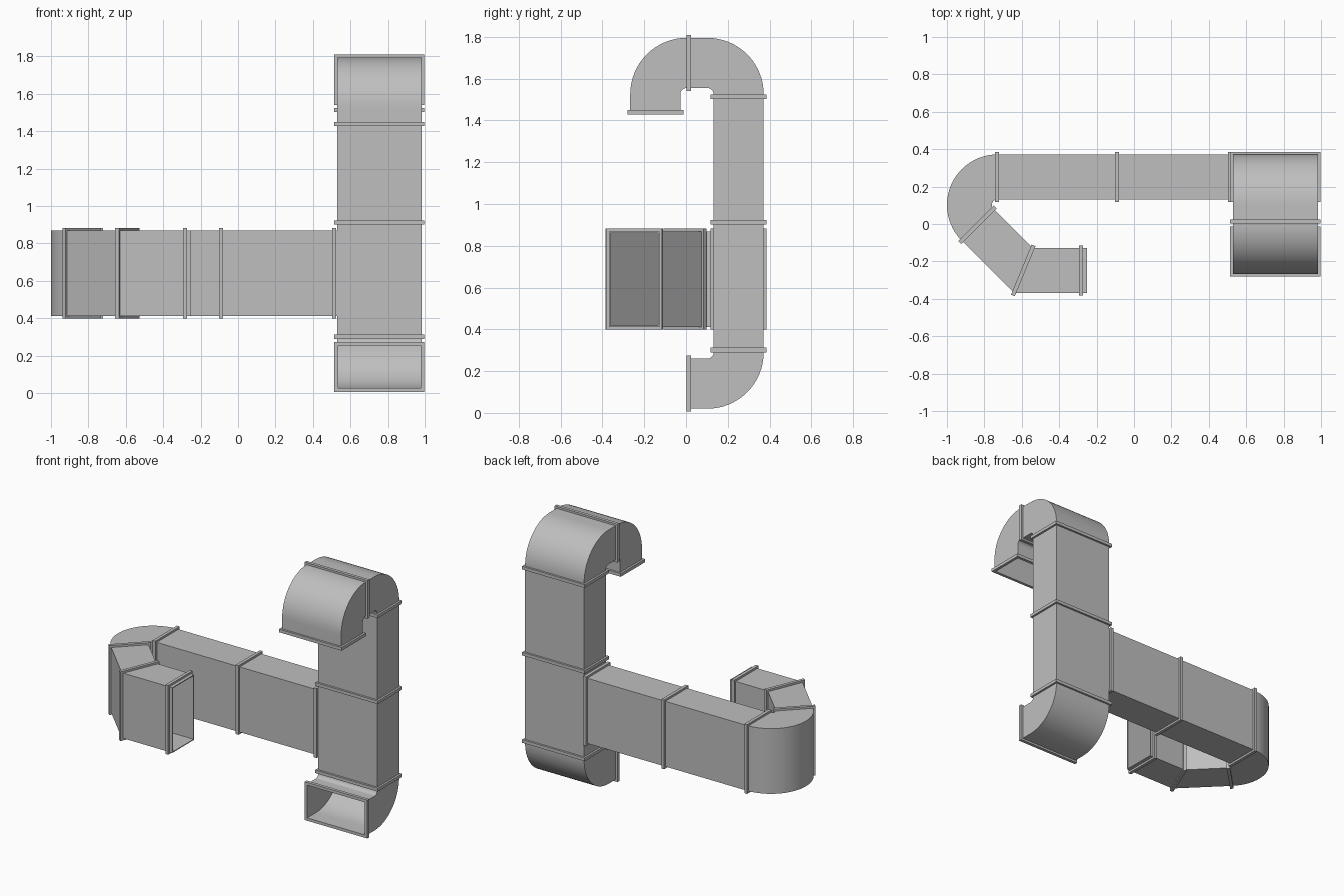
import bpy, bmesh, math
from mathutils import Vector as V

cube = bpy.data.objects.get("Cube")
if cube:
    bpy.data.objects.remove(cube, do_unlink=True)

HALF_DEPTH, HALF_WIDTH, WALL = 0.12, 0.228, 0.006
MID_RADIUS = 0.15           # centreline radius of every bend
LIP, LIP_HALF = 0.014, 0.011   # flange height and half thickness
X, Y, Z = V((1, 0, 0)), V((0, 1, 0)), V((0, 0, 1))

metal = bpy.data.materials.new("galvanised_grey")
metal.use_nodes = True
grey = (0.52, 0.52, 0.52, 1)
metal.diffuse_color = grey
metal.node_tree.nodes["Principled BSDF"].inputs["Base Color"].default_value = grey


def tube(name, stations, wide, outer=0.0, inner=-WALL):
    """Hollow rectangular tube through stations of (centre, depth direction)."""
    bm = bmesh.new()
    rings = []
    for p, n in stations:
        loops = []
        for off in (outer, inner):
            loops.append([bm.verts.new(p + n * (a * (HALF_DEPTH + off)) + wide * (b * (HALF_WIDTH + off)))
                          for a, b in ((1, 1), (-1, 1), (-1, -1), (1, -1))])
        rings.append(loops)
    for i in range(4):
        j = (i + 1) % 4
        for r, s in zip(rings, rings[1:]):
            for k in (0, 1):
                bm.faces.new((r[k][i], r[k][j], s[k][j], s[k][i]))
        for r in (rings[0], rings[-1]):
            bm.faces.new((r[0][i], r[0][j], r[1][j], r[1][i]))
    bmesh.ops.recalc_face_normals(bm, faces=bm.faces)
    mesh = bpy.data.meshes.new(name)
    bm.to_mesh(mesh)
    bm.free()
    mesh.materials.append(metal)
    obj = bpy.data.objects.new(name, mesh)
    bpy.context.collection.objects.link(obj)
    bpy.ops.object.select_all(action='DESELECT')
    obj.select_set(True)
    bpy.context.view_layer.objects.active = obj
    bpy.ops.object.shade_smooth_by_angle(angle=math.radians(20))


def flange(name, p, n, wide):
    """Rectangular collar around a duct."""
    t = n.cross(wide).normalized() * LIP_HALF
    tube(name, [(p - t, n), (p + t, n)], wide, LIP, -0.002)


def bend(centre, u, v, degrees, steps):
    """Stations along an arc turning from direction u towards v."""
    out = []
    for i in range(steps + 1):
        a = math.radians(degrees) * i / steps
        n = u * math.cos(a) + v * math.sin(a)
        out.append((centre + n * MID_RADIUS, n))
    return out


# Vertical riser
CX, CY = 0.756, 0.252
levels = (0.301, 0.912, 1.513)
for name, lo, hi in (("tee_body", *levels[:2]), ("upper_riser", *levels[1:])):
    tube(name, [(V((CX, CY, z)), Y) for z in (lo, hi)], X)
for name, z in zip(("lower", "middle", "upper"), levels):
    flange(name + "_riser_flange", V((CX, CY, z)), Y, X)

# Bottom elbow, opening to the front
arc = bend(V((CX, 0.102, 0.29)), Y, -Z, 90, 16)
tube("bottom_elbow", [(V((CX, CY, levels[0])), Y)] + arc + [(V((CX, 0.002, 0.14)), -Z)], X)
flange("bottom_mouth_flange", V((CX, 0.013, 0.14)), Z, X)

# Top pair of elbows, turning over and down
top_joint = (V((CX, 0.014, 1.675)), Z)
arc = bend(V((CX, 0.102, 1.525)), Y, Z, 90, 16)
tube("top_rear_elbow", [(V((CX, CY, levels[2])), Y)] + arc + [top_joint], X)
arc = bend(V((CX, 0.003, 1.525)), Z, -Y, 90, 16)
tube("top_front_elbow", [top_joint] + arc + [(V((CX, -0.147, 1.427)), -Y)], X)
flange("top_joint_flange", *top_joint, X)
flange("top_mouth_flange", V((CX, -0.147, 1.438)), Y, X)

# Horizontal branch
BZ = 0.64
joints = (0.53, -0.09, -0.73)
for name, a, b in (("inner_branch", *joints[:2]), ("outer_branch", *joints[1:])):
    tube(name, [(V((x, CY, BZ)), Y) for x in (a, b)], Z)
for name, x in zip(("root", "middle", "bend"), (0.514, -0.09, -0.732)):
    flange(name + "_branch_flange", V((x, CY, BZ)), Y, Z)

# Wide bend, slanted run and mitred end piece
arc = bend(V((-0.73, 0.102, BZ)), Y, -X, 135, 24)
tube("wide_bend", arc, Z)
flange("wide_bend_flange", *arc[-1], Z)
END_Y = -0.248
turn = math.tan(math.radians(22.5))
mitre = (V((arc[-1][0].x + arc[-1][0].y - END_Y, END_Y, BZ)), V((-turn, -1, 0)))
tube("slanted_run", [arc[-1], mitre], Z)
flange("mitre_flange", *mitre, Z)
tube("end_piece", [mitre, (V((-0.25, END_Y, BZ)), -Y)], Z)
flange("end_flange", V((-0.284, END_Y, BZ)), Y, Z)
